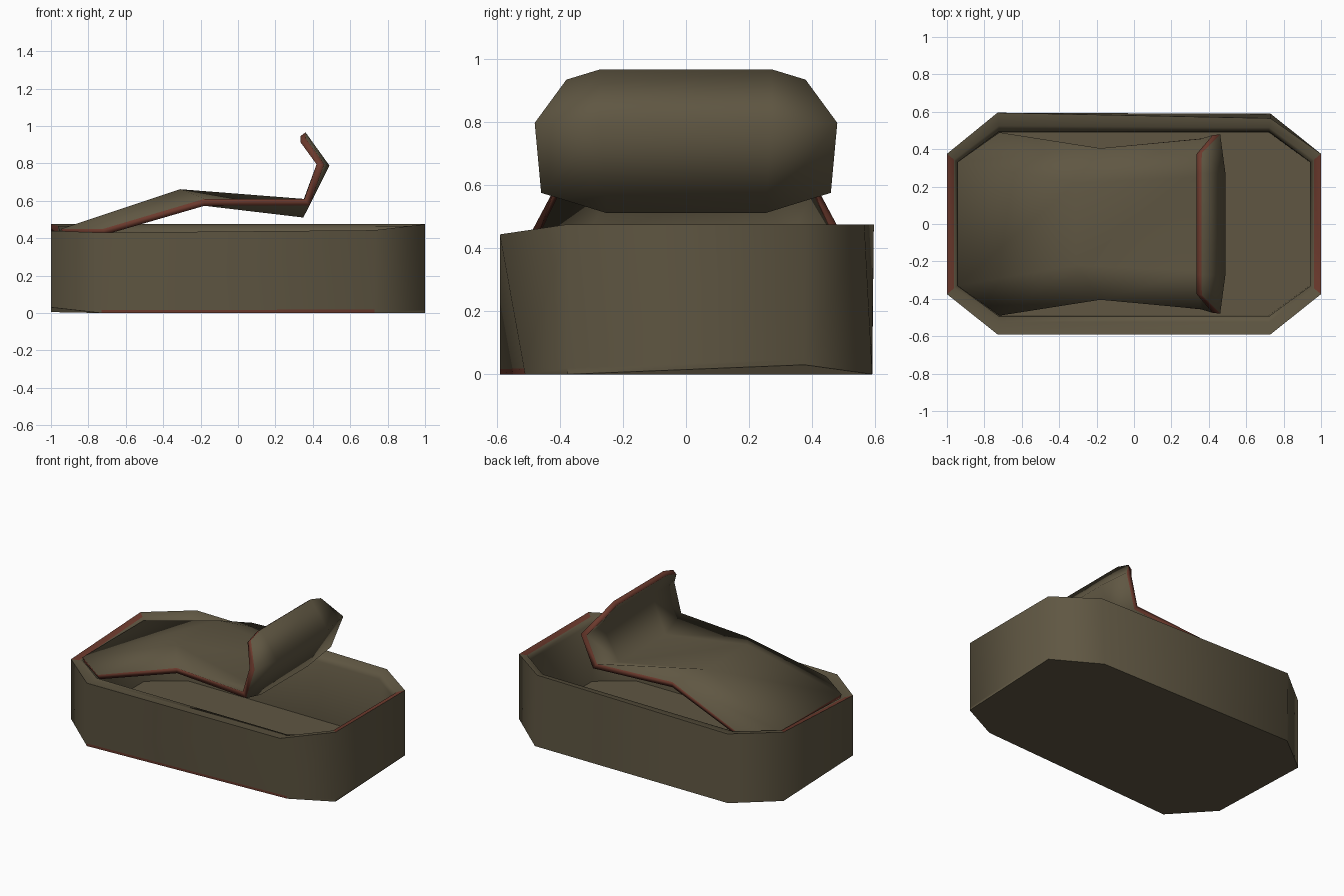
import bpy, bmesh, math
from mathutils import Vector

if "Cube" in bpy.data.objects:
    bpy.data.objects.remove(bpy.data.objects["Cube"])


def mat(name, col):
    m = bpy.data.materials.new(name)
    m.diffuse_color = (*col, 1)
    m.use_nodes = True
    m.node_tree.nodes["Principled BSDF"].inputs["Base Color"].default_value = m.diffuse_color
    return m


METAL = mat("dull tin", (0.115, 0.094, 0.055))
RUST = mat("rust", (0.15, 0.042, 0.026))


def finish(name, bm, angle):
    me = bpy.data.meshes.new(name)
    bm.to_mesh(me)
    bm.free()
    me.materials.append(METAL)
    me.materials.append(RUST)
    ob = bpy.data.objects.new(name, me)
    bpy.context.collection.objects.link(ob)
    bpy.ops.object.select_all(action='DESELECT')
    ob.select_set(True)
    bpy.context.view_layer.objects.active = ob
    bpy.ops.object.shade_smooth_by_angle(angle=math.radians(angle))
    return ob


def octagon(ax, ay, bx, by, z):
    return [Vector((x, y, z)) for x, y in (
        (ax, -ay), (ax, ay), (bx, by), (-bx, by),
        (-ax, ay), (-ax, -ay), (-bx, -by), (bx, -by))]


# Can body: slightly dented octagonal shell with a rim and a floor
base = [Vector(p) for p in (
    (1, -.375, 0), (1, .375, .03), (.73, .59, 0), (-.73, .59, 0),
    (-1, .375, .005), (-1, -.375, .03), (-.73, -.59, 0), (.73, -.51, 0))]
top = [Vector(p) for p in (
    (1, -.375, .475), (1, .375, .475), (.73, .565, .475), (-.73, .595, .475),
    (-1, .375, .475), (-1, -.375, .44), (-.73, -.59, .43), (.73, -.59, .443))]
band = [b.lerp(t, 0.04) for b, t in zip(base, top)]
lip = octagon(.945, .33, .72, .495, .43)
cap = [t.lerp(l, 0.7) for t, l in zip(top, lip)]
for c, t in zip(cap, top):
    c.z = t.z - 0.01
floor = octagon(.94, .33, .72, .49, .035)

bm = bmesh.new()
rings = [[bm.verts.new(p) for p in r] for r in (base, band, top, cap, lip, floor)]
for k in range(len(rings) - 1):
    a, b = rings[k], rings[k + 1]
    for i in range(8):
        j = (i + 1) % 8
        f = bm.faces.new((a[i], a[j], b[j], b[i]))
        # rust on the rim ends and along the front foot
        if (k == 2 and i in (0, 4)) or (k == 0 and i == 6):
            f.material_index = 1
bm.faces.new(rings[0][::-1])
bm.faces.new(rings[-1])
bmesh.ops.recalc_face_normals(bm, faces=bm.faces)
finish("can_body", bm, 60)

# Peeled lid: rows of (edge point, inner point), mirrored in y, then thickened
rows = [((-.72, .49, .45), (-.945, .33, .45)),
        ((-.18, .405, .61), (-.31, .22, .662)),
        ((.355, .455, .61), (.33, .25, .55)),
        ((.42, .475, .795), (.448, .27, .785)),
        ((.335, .375, .912), (.333, .27, .945))]
bm = bmesh.new()
grid = []
for e, m in rows:
    pts = [(e[0], -e[1], e[2]), (m[0], -m[1], m[2]), m, e]
    grid.append([bm.verts.new(p) for p in pts])
for a, b in zip(grid, grid[1:]):
    for i in range(3):
        bm.faces.new((a[i], b[i], b[i + 1], a[i + 1]))
lid = finish("peeled_lid", bm, 80)
sol = lid.modifiers.new("thickness", 'SOLIDIFY')
sol.thickness = 0.035
sol.offset = -1
sol.use_even_offset = True
sol.material_offset_rim = 1
